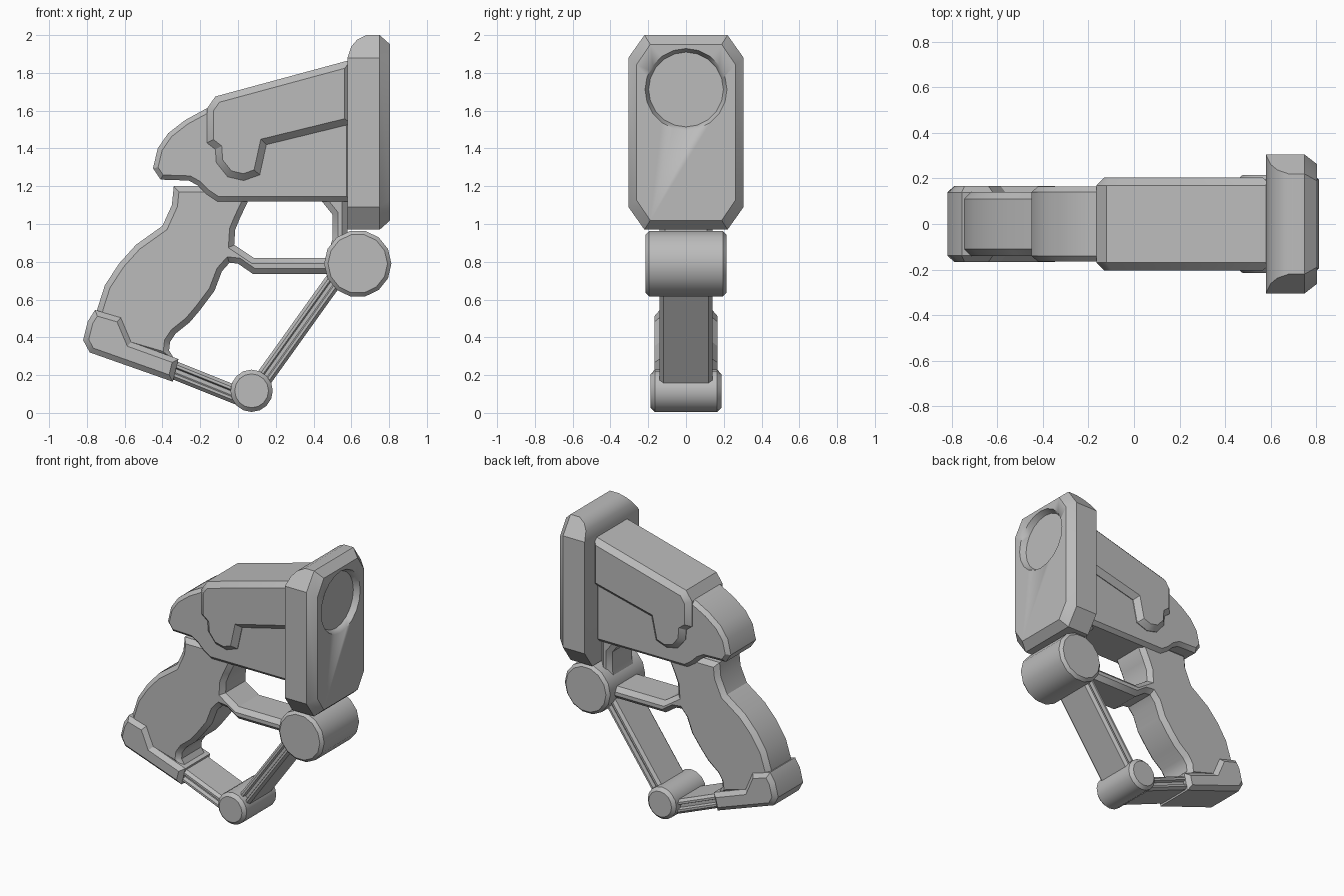
import bpy, bmesh, math
from mathutils import Matrix, Vector

cube = bpy.data.objects.get("Cube")
if cube:
    bpy.data.objects.remove(cube, do_unlink=True)

grey = bpy.data.materials.new("plain_grey")
grey.use_nodes = True
grey.diffuse_color = (0.5, 0.5, 0.5, 1)
grey.node_tree.nodes["Principled BSDF"].inputs["Base Color"].default_value = (0.5, 0.5, 0.5, 1)


def finish(bm, name):
    """Turn a bmesh into a named object with crisp edges."""
    bmesh.ops.recalc_face_normals(bm, faces=bm.faces[:])
    mesh = bpy.data.meshes.new(name)
    bm.to_mesh(mesh)
    bm.free()
    mesh.materials.append(grey)
    obj = bpy.data.objects.new(name, mesh)
    bpy.context.collection.objects.link(obj)
    bpy.ops.object.select_all(action='DESELECT')
    obj.select_set(True)
    bpy.context.view_layer.objects.active = obj
    bpy.ops.object.shade_smooth_by_angle(angle=math.radians(30))
    return obj


def loft(rings):
    """Skin a row of matching closed rings and cap both ends."""
    bm = bmesh.new()
    rows = [[bm.verts.new(p) for p in ring] for ring in rings]
    n = len(rows[0])
    for a, b in zip(rows, rows[1:]):
        for i in range(n):
            j = (i + 1) % n
            bm.faces.new((a[i], a[j], b[j], b[i]))
    caps = [bm.faces.new(rows[0]), bm.faces.new(rows[-1])]
    return bm, caps


def slab(name, outline, half, chamfer):
    """Side outline (x, z) extruded across y with chamfered rims."""
    bm, caps = loft([[(x, y, z) for x, z in outline] for y in (-half, half)])
    bmesh.ops.recalc_face_normals(bm, faces=bm.faces[:])
    rims = [e for f in caps for e in f.edges]
    bmesh.ops.bevel(bm, geom=rims, offset=chamfer, segments=1,
                    affect='EDGES', clamp_overlap=False)
    return finish(bm, name)


def pivot(name, x, z, radius, half, chamfer, sides):
    """Chamfered cylinder lying across y."""
    ring = [(x + radius * math.cos(math.tau * i / sides),
             z + radius * math.sin(math.tau * i / sides)) for i in range(sides)]
    return slab(name, ring, half, chamfer)


def beam(name, start, end, w):
    """Bar with a groove along each side."""
    side = [(w, .12), (w * .65, .14), (w * .35, .14), (w * .2, .115)]
    side += [(-u, y) for u, y in reversed(side)]
    section = side + [(-u, -y) for u, y in side]
    d = Vector((end[0] - start[0], end[1] - start[1])).normalized()
    bm, _ = loft([[(p[0] - d.y * u, y, p[1] + d.x * u) for u, y in section]
                  for p in (start, end)])
    return finish(bm, name)


# Body core with rounded rear hump
slab("body_core", [(-.1, 1.62), (-.17, 1.61), (-.28, 1.55), (-.37, 1.48), (-.425, 1.4),
                   (-.45, 1.295), (-.41, 1.235), (-.26, 1.23), (-.215, 1.205),
                   (-.17, 1.16), (-.11, 1.12), (.6, 1.12), (.6, 1.62)], .165, .025)

# Raised upper shell with a hooked lower edge
slab("upper_shell", [(-.165, 1.61), (-.12, 1.675), (.6, 1.87), (.6, 1.53), (.15, 1.42),
                     (.115, 1.26), (.03, 1.23), (-.055, 1.25), (-.115, 1.325),
                     (-.12, 1.395), (-.165, 1.43)], .205, .035)

# Grip and trigger guard in one piece
back = [(-.34, 1.2), (-.35, 1.1), (-.4, .99), (-.54, .89), (-.63, .79),
        (-.705, .675), (-.745, .55), (-.76, .4)]
front = [(-.33, .275), (-.365, .33), (-.36, .375), (-.33, .42), (-.255, .48),
         (-.2, .545), (-.125, .645), (-.085, .75), (-.045, .795), (0, .79)]
guard = [(.08, .735), (.5, .735), (.58, .8), (.58, 1.2), (.44, 1.2), (.44, 1.125),
         (.5, 1.05), (.5, .92), (.47, .82), (.085, .82), (-.02, .89),
         (-.015, .97), (.01, 1.03), (.055, 1.125), (.055, 1.2)]
slab("grip_and_guard", back + front + guard, .14, .03)

# Cap under the grip
slab("grip_cap", [(-.757, .545), (-.62, .505), (-.565, .375), (-.315, .285),
                  (-.345, .165), (-.785, .32), (-.82, .385), (-.795, .485)], .167, .028)

# Folding struts and their pivots
beam("lower_strut", (-.36, .235), (.05, .071), .048)
beam("diagonal_strut", (.09, .118), (.56, .775), .046)
pivot("large_pivot", .634, .79, .178, .215, .02, 14)
pivot("small_pivot", .072, .117, .112, .187, .022, 16)


# Muzzle block, rounded along its upper rear edge
def muzzle_ring(x, top):
    ty = .305 - .085 * (top - 1.88) / .12
    half = [(.22, .97), (.305, 1.09), (.305, 1.88), (ty, top)]
    return [(x, y, z) for y, z in half] + [(x, -y, z) for y, z in reversed(half)]


rings = [muzzle_ring(x, top) for x, top in
         ((.58, 1.88), (.6, 1.94), (.63, 1.975), (.68, 2), (.75, 2))]
rings.append([(.805, y * .86, 1.485 + (z - 1.485) * .905) for _, y, z in rings[-1]])
bm, _ = loft(rings)
bmesh.ops.remove_doubles(bm, verts=bm.verts[:], dist=.001)
muzzle = finish(bm, "muzzle_block")

# Round recess in the muzzle face
bm = bmesh.new()
bmesh.ops.create_cone(bm, cap_ends=True, segments=20, radius1=.198, radius2=.236, depth=.08,
                      matrix=Matrix.Translation((.805, 0, 1.712)) @ Matrix.Rotation(math.pi / 2, 4, 'Y'))
cutter = finish(bm, "recess_cutter")
cutter.hide_render = True
cut = muzzle.modifiers.new("recess", 'BOOLEAN')
cut.operation = 'DIFFERENCE'
cut.solver = 'EXACT'
cut.object = cutter
bpy.context.view_layer.objects.active = muzzle
bpy.ops.object.modifier_apply(modifier=cut.name)
bpy.data.objects.remove(cutter, do_unlink=True)
